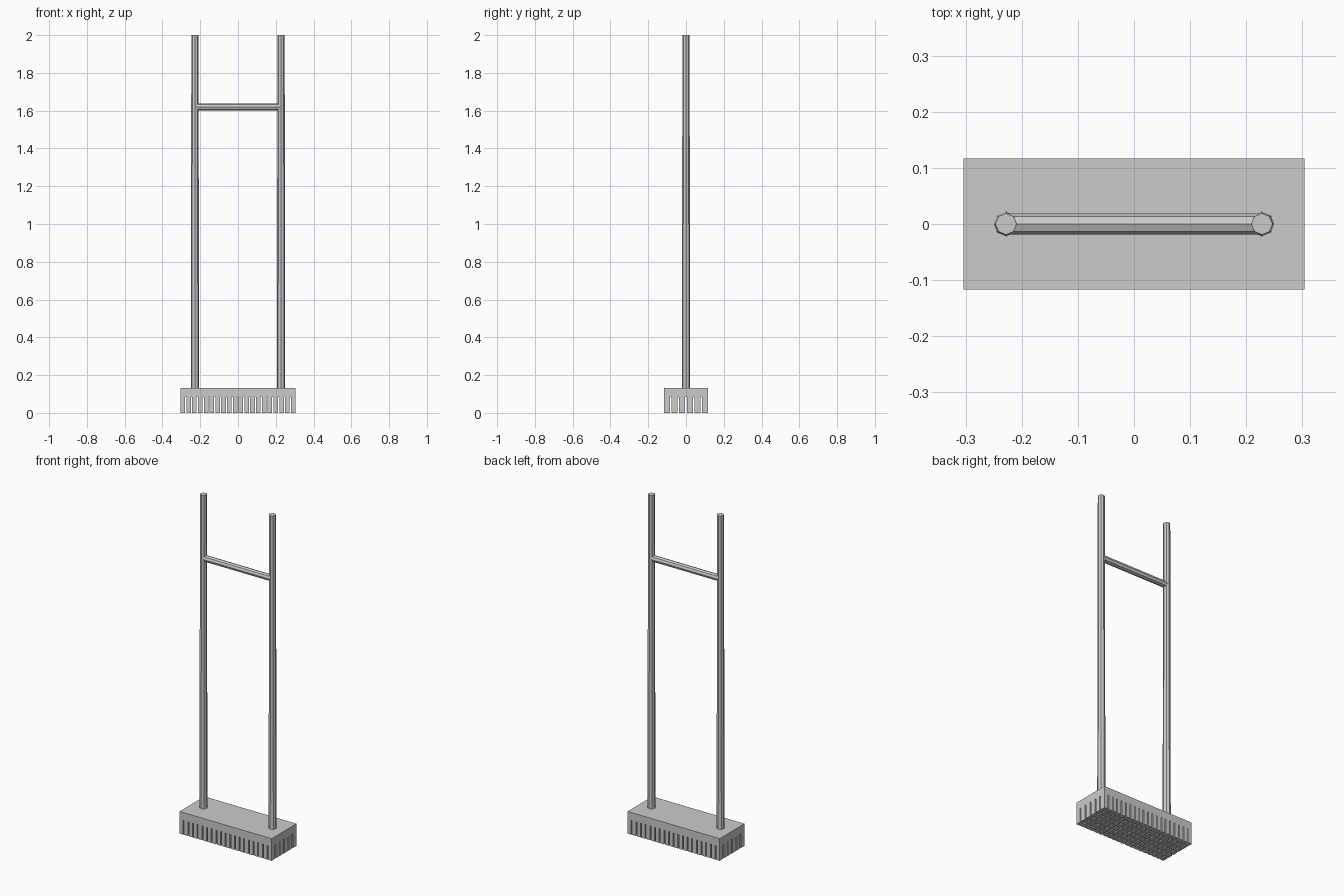
import bpy, bmesh, math
from mathutils import Matrix, Vector

if "Cube" in bpy.data.objects:
    bpy.data.objects.remove(bpy.data.objects["Cube"])


def make_object(name, bm):
    mesh = bpy.data.meshes.new(name)
    bm.to_mesh(mesh)
    bm.free()
    ob = bpy.data.objects.new(name, mesh)
    bpy.context.collection.objects.link(ob)
    return ob


def add_box(bm, centre, size):
    m = Matrix.Translation(centre) @ Matrix.Diagonal((*size, 1))
    bmesh.ops.create_cube(bm, size=1, matrix=m)


def rod(name, start, end, r1, r2):
    start, end = Vector(start), Vector(end)
    d = end - start
    m = Matrix.Translation((start + end) / 2) @ d.to_track_quat('Z', 'Y').to_matrix().to_4x4()
    bm = bmesh.new()
    bmesh.ops.create_cone(bm, cap_ends=True, segments=8, radius1=r1, radius2=r2,
                          depth=d.length, matrix=m)
    return make_object(name, bm)


W, D = 0.608, 0.234      # head footprint
Z0, Z1 = 0.085, 0.132    # head block heights

# Broom head block
bm = bmesh.new()
add_box(bm, (0, 0, (Z0 + Z1) / 2), (W, D, Z1 - Z0))
make_object("brush_head", bm)

# Grid of square bristle tufts
NX, NY = 20, 6
TX, TY = 0.024, 0.032
bm = bmesh.new()
for i in range(NX):
    for j in range(NY):
        x = (i / (NX - 1) - 0.5) * (W - TX)
        y = (j / (NY - 1) - 0.5) * (D - TY)
        add_box(bm, (x, y, Z0 / 2), (TX, TY, Z0))
make_object("bristles", bm)

# Two slightly tapered upright poles
for side, s in (("left", -1), ("right", 1)):
    rod(side + "_pole", (s * 0.228, 0, Z1 - 0.02), (s * 0.228, 0, 2.0), 0.022, 0.019)

# Crossbar between the poles
rod("crossbar", (-0.228, 0, 1.62), (0.228, 0, 1.62), 0.019, 0.019)
